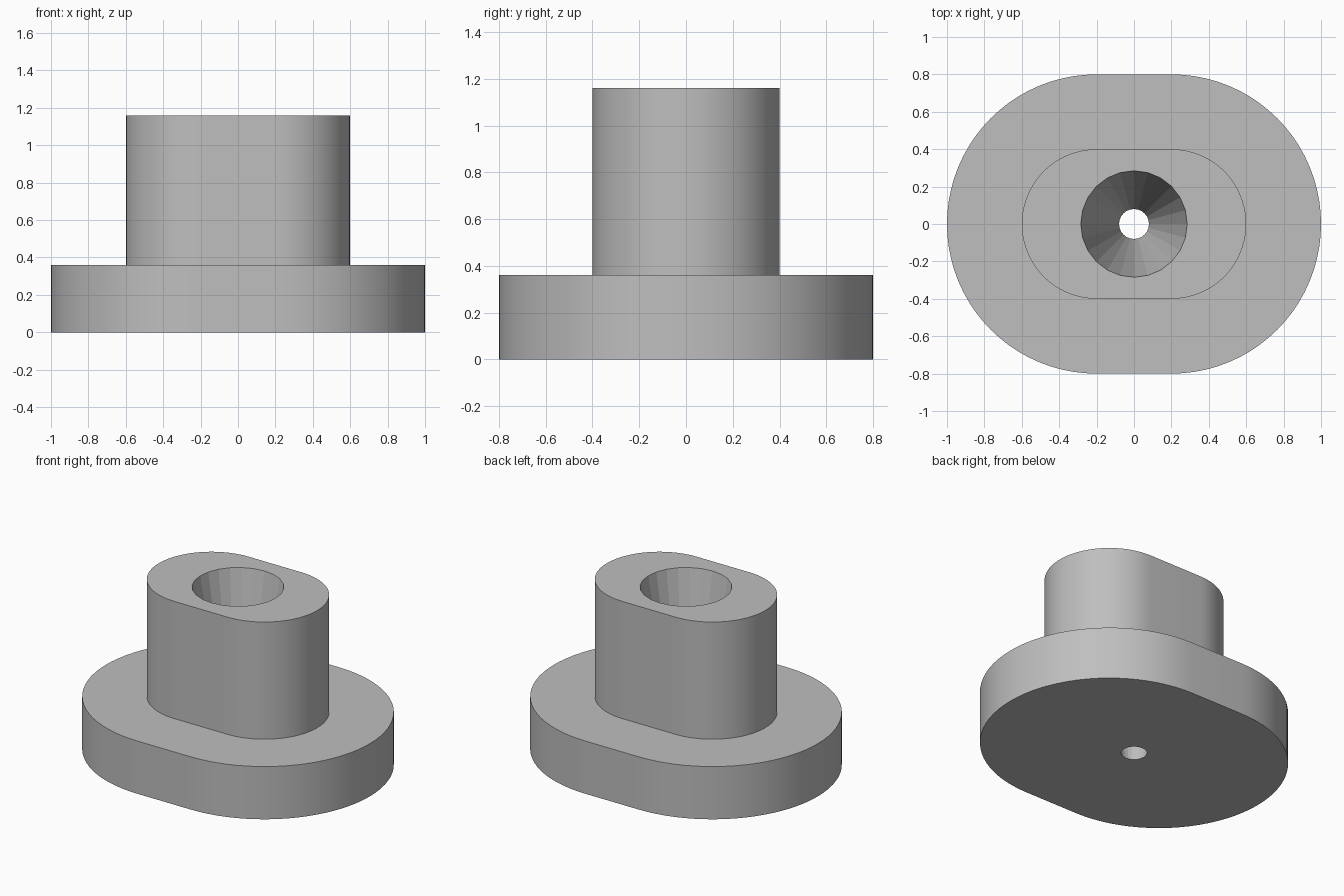
import bpy, bmesh
from math import cos, sin, pi, tan, radians

cube = bpy.data.objects.get("Cube")
if cube:
    bpy.data.objects.remove(cube, do_unlink=True)

HALF_FLAT = 0.2                    # half length of the straight flanks
FLANGE_R, BOSS_R = 0.8, 0.4
FLANGE_TOP, BOSS_TOP = 0.36, 1.16
BORE_R = 0.08
BORE_DRAFT = radians(10)           # the bore widens upwards
ARC_STEPS, BORE_SIDES = 40, 24

bm = bmesh.new()


def ring(points, z):
    """Closed loop of vertices and edges at height z."""
    verts = [bm.verts.new((x, y, z)) for x, y in points]
    edges = [bm.edges.new((v, verts[(i + 1) % len(verts)])) for i, v in enumerate(verts)]
    return verts, edges


def slot(radius):
    """Outline with two half circles joined by straight flanks."""
    points = []
    for side in (1, -1):
        for i in range(ARC_STEPS + 1):
            a = -pi / 2 + pi * i / ARC_STEPS
            points.append((side * (HALF_FLAT + radius * cos(a)), side * radius * sin(a)))
    return points


def circle(radius):
    return [(radius * cos(2 * pi * i / BORE_SIDES), radius * sin(2 * pi * i / BORE_SIDES))
            for i in range(BORE_SIDES)]


def skin(lower, upper, smooth):
    """Band of quads between two matching loops."""
    a, b = lower[0], upper[0]
    for i in range(len(a)):
        j = (i + 1) % len(a)
        bm.faces.new((a[i], a[j], b[j], b[i])).smooth = smooth


# Flange wall, ledge and boss wall
flange_foot = ring(slot(FLANGE_R), 0)
flange_rim = ring(slot(FLANGE_R), FLANGE_TOP)
boss_foot = ring(slot(BOSS_R), FLANGE_TOP)
boss_rim = ring(slot(BOSS_R), BOSS_TOP)
skin(flange_foot, flange_rim, True)
skin(flange_rim, boss_foot, False)
skin(boss_foot, boss_rim, True)

# Faceted tapered bore right through the part
bore_foot = ring(circle(BORE_R), 0)
bore_rim = ring(circle(BORE_R + BOSS_TOP * tan(BORE_DRAFT)), BOSS_TOP)
skin(bore_foot, bore_rim, False)

# Pierced underside and top
for outline, hole in ((flange_foot, bore_foot), (boss_rim, bore_rim)):
    bmesh.ops.triangle_fill(bm, edges=outline[1] + hole[1], use_beauty=True)

bmesh.ops.recalc_face_normals(bm, faces=bm.faces[:])

# Sharp edges wherever flat and curved faces meet
for edge in bm.edges:
    edge.smooth = edge.calc_face_angle(0) < radians(30)

mesh = bpy.data.meshes.new("flanged_boss")
bm.to_mesh(mesh)
bm.free()

grey = bpy.data.materials.new("plain grey")
grey.use_nodes = True
colour = (0.52, 0.52, 0.52, 1)
grey.diffuse_color = colour
grey.node_tree.nodes["Principled BSDF"].inputs["Base Color"].default_value = colour
mesh.materials.append(grey)

part = bpy.data.objects.new("flanged_boss", mesh)
bpy.context.collection.objects.link(part)
